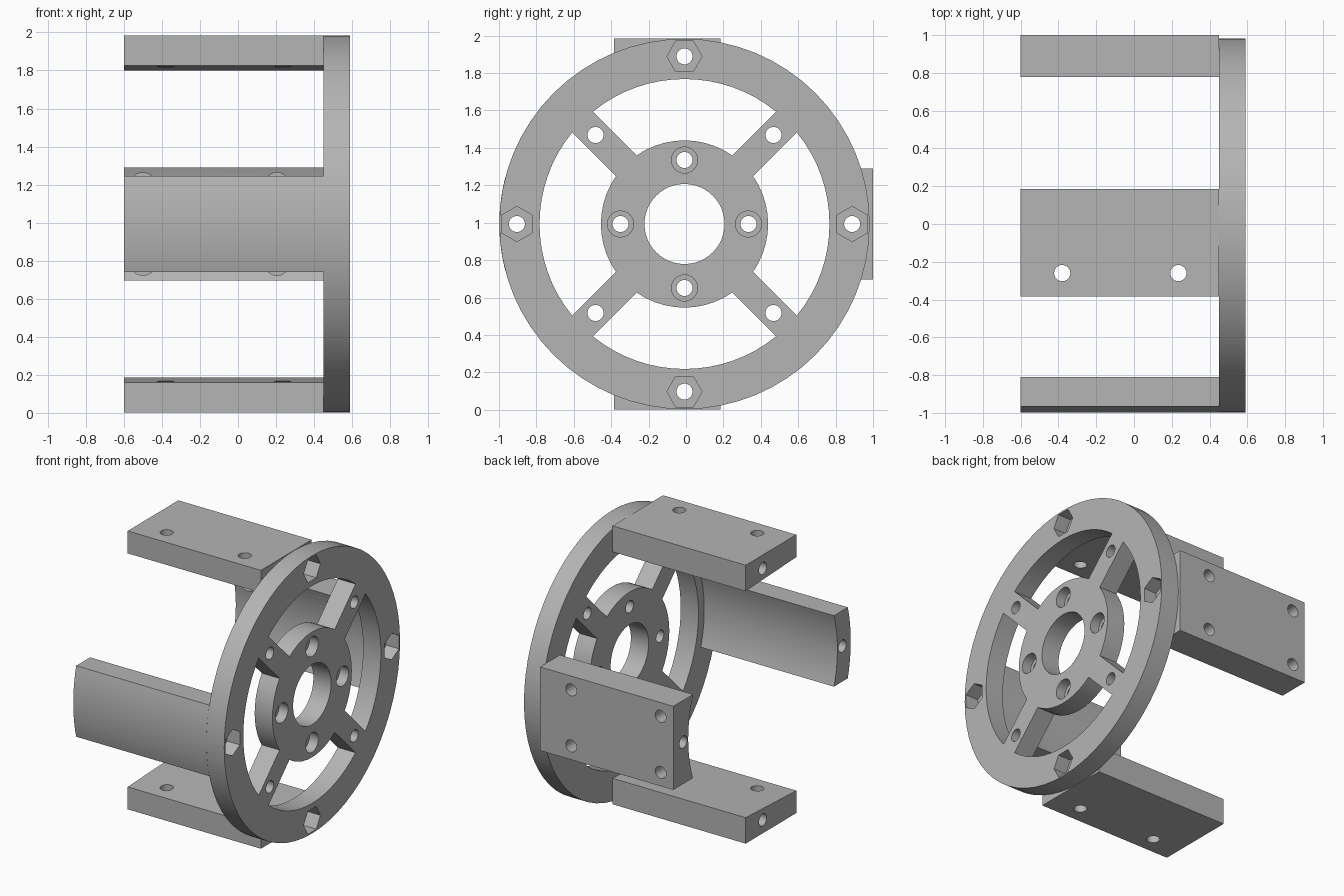
import bpy
import bmesh
from math import sin, cos, asin, pi, radians
from mathutils import Vector, Matrix

cube = bpy.data.objects.get("Cube")
if cube:
    bpy.data.objects.remove(cube, do_unlink=True)

CY, CZ = -0.008, 0.993            # wheel axis, running along x
OUTER, INNER, HUB, BORE = 0.99, 0.775, 0.447, 0.214
BACK, FACE, TAIL = 0.45, 0.59, -0.6
HOLE, ARM_INNER = 0.043, 0.84
BOLT_R = 0.896

grey = bpy.data.materials.new("Plain grey")
grey.use_nodes = True
colour = (0.46, 0.46, 0.46, 1)
grey.diffuse_color = colour
grey.node_tree.nodes["Principled BSDF"].inputs["Base Color"].default_value = colour


def arc(r, a, b, n=16):
    """Points (y, z) on an arc about the wheel axis."""
    return [(CY + r * cos(a + (b - a) * i / n), CZ + r * sin(a + (b - a) * i / n))
            for i in range(n + 1)]


def circle(r, n=48):
    return arc(r, 0, 2 * pi, n)[:-1]


def prism(name, outline, x0, x1):
    """Extrude a (y, z) outline along x."""
    bm = bmesh.new()
    face = bm.faces.new([bm.verts.new((x0, y, z)) for y, z in outline])
    ext = bmesh.ops.extrude_face_region(bm, geom=[face])["geom"]
    bmesh.ops.translate(bm, vec=(x1 - x0, 0, 0),
                        verts=[v for v in ext if isinstance(v, bmesh.types.BMVert)])
    bmesh.ops.recalc_face_normals(bm, faces=bm.faces)
    return to_object(name, bm)


def to_object(name, bm):
    mesh = bpy.data.meshes.new(name)
    bm.to_mesh(mesh)
    bm.free()
    mesh.materials.append(grey)
    ob = bpy.data.objects.new(name, mesh)
    bpy.context.collection.objects.link(ob)
    return ob


def rod(start, end, r, sides=24, turn=0):
    """Cylinder cutter between two points."""
    a, b = Vector(start), Vector(end)
    bm = bmesh.new()
    spin = (b - a).to_track_quat('Z', 'Y').to_matrix().to_4x4()
    bmesh.ops.create_cone(bm, cap_ends=True, segments=sides, radius1=r, radius2=r,
                          depth=(b - a).length,
                          matrix=Matrix.Translation((a + b) / 2) @ spin @ Matrix.Rotation(turn, 4, 'Z'))
    return to_object("cutter", bm)


def axial(radius, angle, x0, x1, r, sides=24, turn=0):
    y, z = CY + radius * cos(angle), CZ + radius * sin(angle)
    return rod((x0, y, z), (x1, y, z), r, sides, turn)


def carve(ob, cutters):
    """Subtract the cutters, bake the result and shade it."""
    for c in cutters:
        c.hide_render = True
        m = ob.modifiers.new("cut", 'BOOLEAN')
        m.operation, m.solver, m.object = 'DIFFERENCE', 'EXACT', c
    deps = bpy.context.evaluated_depsgraph_get()
    mesh = bpy.data.meshes.new_from_object(ob.evaluated_get(deps))
    ob.modifiers.clear()
    ob.data = mesh
    for c in cutters:
        bpy.data.objects.remove(c, do_unlink=True)
    bpy.ops.object.select_all(action='DESELECT')
    ob.select_set(True)
    bpy.context.view_layer.objects.active = ob
    bpy.ops.object.shade_smooth_by_angle(angle=radians(30))


# Wheel: rim, hub and four diagonal spokes left between the windows
wheel = prism("wheel", circle(OUTER, 64), BACK, FACE)
cuts = [prism("cutter", circle(BORE), BACK - 0.1, FACE + 0.1)]
half_spoke = 0.079
for k in range(4):
    mid = k * pi / 2
    so, si = pi / 4 - asin(half_spoke / INNER), pi / 4 - asin(half_spoke / HUB)
    window = arc(INNER, mid - so, mid + so) + arc(HUB, mid + si, mid - si, 10)
    cuts.append(prism("cutter", window, BACK - 0.1, FACE + 0.1))
    # rim bolt with hexagonal nut pocket
    cuts.append(axial(BOLT_R, mid, BACK - 0.1, FACE + 0.1, HOLE))
    point = 0 if k % 2 else pi / 2
    probe = axial(BOLT_R, mid, FACE - 0.1, FACE + 0.1, 0.094, 6)
    # turn the pocket so that two corners lie along the rim
    c = Vector((0, CY + BOLT_R * cos(mid), CZ + BOLT_R * sin(mid)))
    bpy.data.objects.remove(probe, do_unlink=True)
    hexagon = [(c.y + 0.094 * cos(mid + pi / 2 + i * pi / 3),
                c.z + 0.094 * sin(mid + pi / 2 + i * pi / 3)) for i in range(6)]
    cuts.append(prism("cutter", hexagon, FACE - 0.1, FACE + 0.1))
    # hub bolt with round counterbore, and spoke hole
    cuts.append(axial(0.342, mid, BACK - 0.1, FACE + 0.1, HOLE))
    cuts.append(axial(0.342, mid, FACE - 0.07, FACE + 0.1, 0.07))
    cuts.append(axial(0.673, mid + pi / 4, BACK - 0.1, FACE + 0.1, HOLE))
carve(wheel, cuts)

# Top and bottom arms: slightly tapered slabs with two upright holes
Y0, Y1 = -0.385, 0.185
for name, flip, angle in (("top_arm", 1, pi / 2), ("bottom_arm", -1, -pi / 2)):
    outline = [(y, CZ + flip * h) for y, h in
               ((Y0, 0.992), (Y1, 0.992), (Y1, 0.807), (Y0, 0.832))]
    arm = prism(name, outline, TAIL, BACK)
    cuts = [rod((x, -0.26, CZ + flip * 0.6), (x, -0.26, CZ + flip * 1.2), HOLE)
            for x in (-0.38, 0.235)]
    cuts.append(axial(BOLT_R, angle, TAIL - 0.1, BACK + 0.1, HOLE))
    carve(arm, cuts)

# Front arm: curved segment flush with the rim
ao, ai = asin(0.253 / OUTER), asin(0.253 / ARM_INNER)
front = prism("front_arm", arc(OUTER, pi - ao, pi + ao) + arc(ARM_INNER, pi + ai, pi - ai),
              TAIL, BACK)
carve(front, [axial(BOLT_R, pi, TAIL - 0.1, BACK + 0.1, HOLE)])

# Back arm: flat outside, hollowed inside, with four counterbored holes
half = 0.298
ab = asin(half / ARM_INNER)
back = prism("back_arm", [(1.0, CZ - half), (1.0, CZ + half)] + arc(ARM_INNER, ab, -ab),
             TAIL, BACK)
cuts = [axial(BOLT_R, 0, TAIL - 0.1, BACK + 0.1, HOLE)]
for x in (-0.5, 0.205):
    for z in (CZ - 0.2, CZ + 0.2):
        cuts.append(rod((x, 0.6, z), (x, 1.1, z), HOLE))
        cuts.append(rod((x, 0.6, z), (x, 0.87, z), 0.07))
carve(back, cuts)
